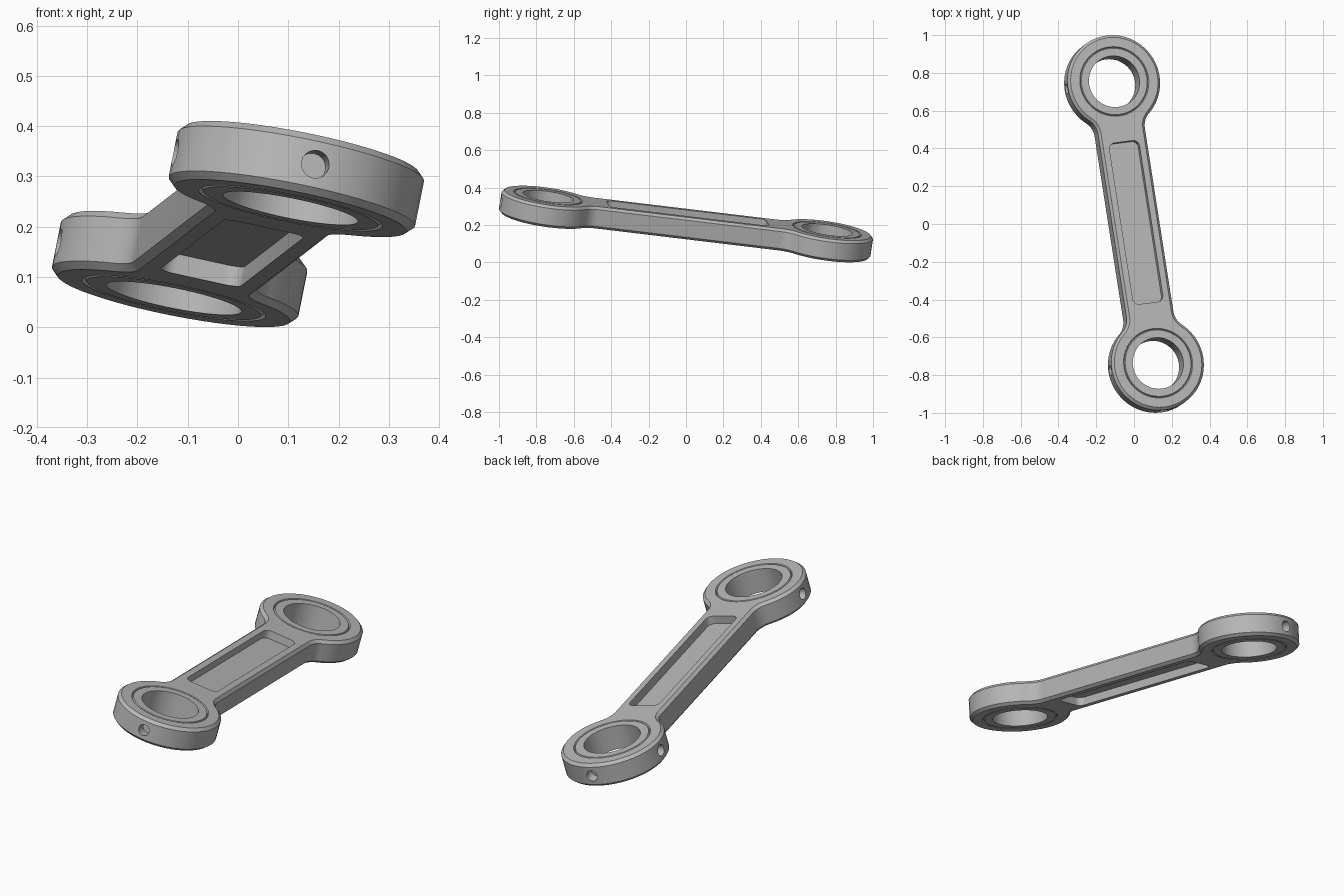
import bpy
import bmesh
from math import sin, cos, pi, atan2, sqrt
from mathutils import Matrix, Vector

cube = bpy.data.objects.get("Cube")
if cube:
    bpy.data.objects.remove(cube, do_unlink=True)

# Main dimensions
END = 0.76          # eye centre to link centre
EYE_R = 0.25
BORE_R = 0.137
ARM_W = 0.128       # half width of the arm
FILLET = 0.1
HALF_T = 0.06       # half thickness
WEB = 0.02          # half thickness of the web between pockets
SEG = 48


def arc(cx, cy, r, a0, a1, n):
    return [(cx + r * cos(a0 + (a1 - a0) * i / n),
             cy + r * sin(a0 + (a1 - a0) * i / n)) for i in range(n + 1)]


def prism(bm, pts, z0, z1, matrix=Matrix.Identity(4)):
    low = [bm.verts.new(matrix @ Vector((x, y, z0))) for x, y in pts]
    high = [bm.verts.new(matrix @ Vector((x, y, z1))) for x, y in pts]
    bm.faces.new(low[::-1])
    bm.faces.new(high)
    n = len(pts)
    for i in range(n):
        j = (i + 1) % n
        bm.faces.new((low[i], low[j], high[j], high[i]))


def ring(bm, cy, section):
    """Closed ring made by turning a small (radius, height) section."""
    loops = []
    for i in range(SEG):
        a = 2 * pi * i / SEG
        loops.append([bm.verts.new((r * cos(a), cy + r * sin(a), z)) for r, z in section])
    m = len(section)
    for i in range(SEG):
        p, q = loops[i], loops[(i + 1) % SEG]
        for k in range(m):
            bm.faces.new((p[k], q[k], q[(k + 1) % m], p[(k + 1) % m]))


def to_object(bm, name):
    bmesh.ops.recalc_face_normals(bm, faces=bm.faces[:])
    mesh = bpy.data.meshes.new(name)
    bm.to_mesh(mesh)
    bm.free()
    obj = bpy.data.objects.new(name, mesh)
    bpy.context.collection.objects.link(obj)
    return obj


# Link outline: one quarter, mirrored to all four
reach = sqrt((EYE_R + FILLET) ** 2 - (ARM_W + FILLET) ** 2)
turn = atan2(-reach, ARM_W + FILLET)
quarter = arc(0, END, EYE_R, pi / 2, turn, 19)
quarter += arc(ARM_W + FILLET, END - reach, FILLET, pi + turn, pi, 8)[1:]
right = quarter + [(x, -y) for x, y in reversed(quarter)]
outline = right + [(-x, -y) for x, y in right[1:-1]]

bm = bmesh.new()
prism(bm, outline, -HALF_T, HALF_T)
link = to_object(bm, "connecting_link")

# Cutters: pockets, bores, bushing grooves and pin holes
bm = bmesh.new()
pw, pl, pr = 0.082, 0.435, 0.032
pocket = []
for k, (sx, sy) in enumerate(((1, 1), (-1, 1), (-1, -1), (1, -1))):
    pocket += arc(sx * (pw - pr), sy * (pl - pr), pr, k * pi / 2, (k + 1) * pi / 2, 6)
prism(bm, pocket, WEB, 0.1)
prism(bm, pocket, -0.1, -WEB)

pin = arc(0, 0, 0.028, 0, 2 * pi, 20)[:-1]
for s in (1, -1):
    prism(bm, arc(0, s * END, BORE_R, 0, 2 * pi, SEG)[:-1], -0.1, 0.1)
    for side in (1, -1):
        ring(bm, s * END, [(0.175, side * (HALF_T + 0.004)),
                           (0.189, side * (HALF_T + 0.004)),
                           (0.182, side * (HALF_T - 0.007))])
    # one pin hole at the tip, one on the right flank
    for direction in (Vector((0, s, 0)), Vector((-1, 0, 0))):
        aim = direction.to_track_quat('Z', 'Y').to_matrix().to_4x4()
        prism(bm, pin, 0.2, 0.3, Matrix.Translation((0, s * END, 0)) @ aim)
cutter = to_object(bm, "cutter")
cutter.hide_render = True

# Chamfer the rim, cut the openings
bpy.context.view_layer.objects.active = link
link.select_set(True)
bevel = link.modifiers.new("rim_chamfer", 'BEVEL')
bevel.width = 0.014
bevel.segments = 1
bevel.limit_method = 'ANGLE'
bevel.angle_limit = 1.0
cut = link.modifiers.new("openings", 'BOOLEAN')
cut.operation = 'DIFFERENCE'
cut.solver = 'EXACT'
cut.object = cutter
for name in ("rim_chamfer", "openings"):
    bpy.ops.object.modifier_apply(modifier=name)
bpy.data.objects.remove(cutter, do_unlink=True)

# Tilt the link into its resting pose
along = Vector((-0.232, 1.492, -0.179)).normalized()
up = Vector((0.2, 0.15, 1))
up = (up - along * up.dot(along)).normalized()
across = along.cross(up)
pose = Matrix((across, along, up)).transposed().to_4x4()
link.data.transform(Matrix.Translation((0, 0, 0.2055)) @ pose)

# Material and shading
steel = bpy.data.materials.new("grey_metal")
steel.use_nodes = True
colour = (0.48, 0.48, 0.48, 1)
steel.diffuse_color = colour
steel.node_tree.nodes["Principled BSDF"].inputs["Base Color"].default_value = colour
link.data.materials.clear()
link.data.materials.append(steel)
bpy.ops.object.shade_smooth_by_angle(angle=pi / 6)
